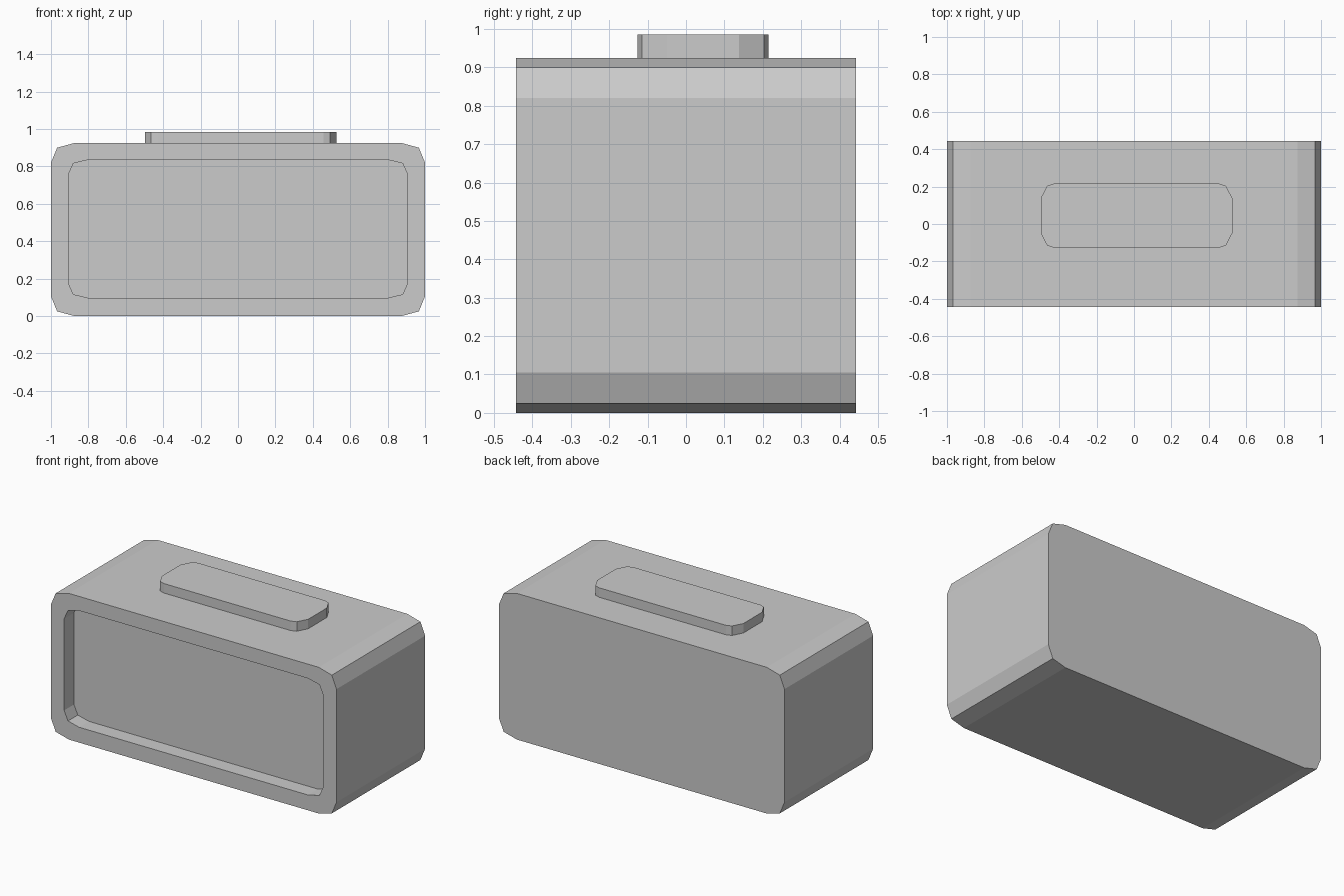
import bpy

if "Cube" in bpy.data.objects:
    bpy.data.objects.remove(bpy.data.objects["Cube"])


def rounded_outline(cx, cy, half_w, half_h, steps):
    """Closed outline; steps are (inset along width, inset along height) for one corner."""
    corner = [(half_w - a, half_h - b) for a, b in steps]
    pts = [(x, y) for x, y in corner]
    pts += [(-x, y) for x, y in reversed(corner)]
    pts += [(-x, -y) for x, y in corner]
    pts += [(x, -y) for x, y in reversed(corner)]
    return [(cx + x, cy + y) for x, y in pts]


def loft(name, rings):
    """Skin a stack of equal-length rings and cap both ends."""
    n = len(rings[0])
    verts = [p for ring in rings for p in ring]
    faces = [tuple(range(n))[::-1]]
    for r in range(len(rings) - 1):
        for i in range(n):
            j = (i + 1) % n
            faces.append((r * n + i, r * n + j, (r + 1) * n + j, (r + 1) * n + i))
    last = (len(rings) - 1) * n
    faces.append(tuple(range(last, last + n)))
    mesh = bpy.data.meshes.new(name)
    mesh.from_pydata(verts, [], faces)
    mesh.update()
    obj = bpy.data.objects.new(name, mesh)
    bpy.context.collection.objects.link(obj)
    return obj


def at_y(outline, y):
    return [(x, y, z) for x, z in outline]


def at_z(outline, z):
    return [(x, y, z) for x, y in outline]


# Clock body: back face, front rim, then the recessed screen
case = rounded_outline(0, 0.4625, 1.0, 0.4625, [(0, 0.105), (0.033, 0.025), (0.125, 0)])
screen = rounded_outline(0, 0.466, 0.907, 0.369, [(0, 0.079), (0.027, 0.019), (0.105, 0)])
loft("clock_body", [at_y(case, 0.443), at_y(case, -0.443),
                    at_y(screen, -0.443), at_y(screen, -0.345)])

# Wide button on top
button = rounded_outline(0.0135, 0.0445, 0.512, 0.171, [(0, 0.077), (0.034, 0.012), (0.068, 0)])
loft("top_button", [at_z(button, 0.915), at_z(button, 0.985)])
